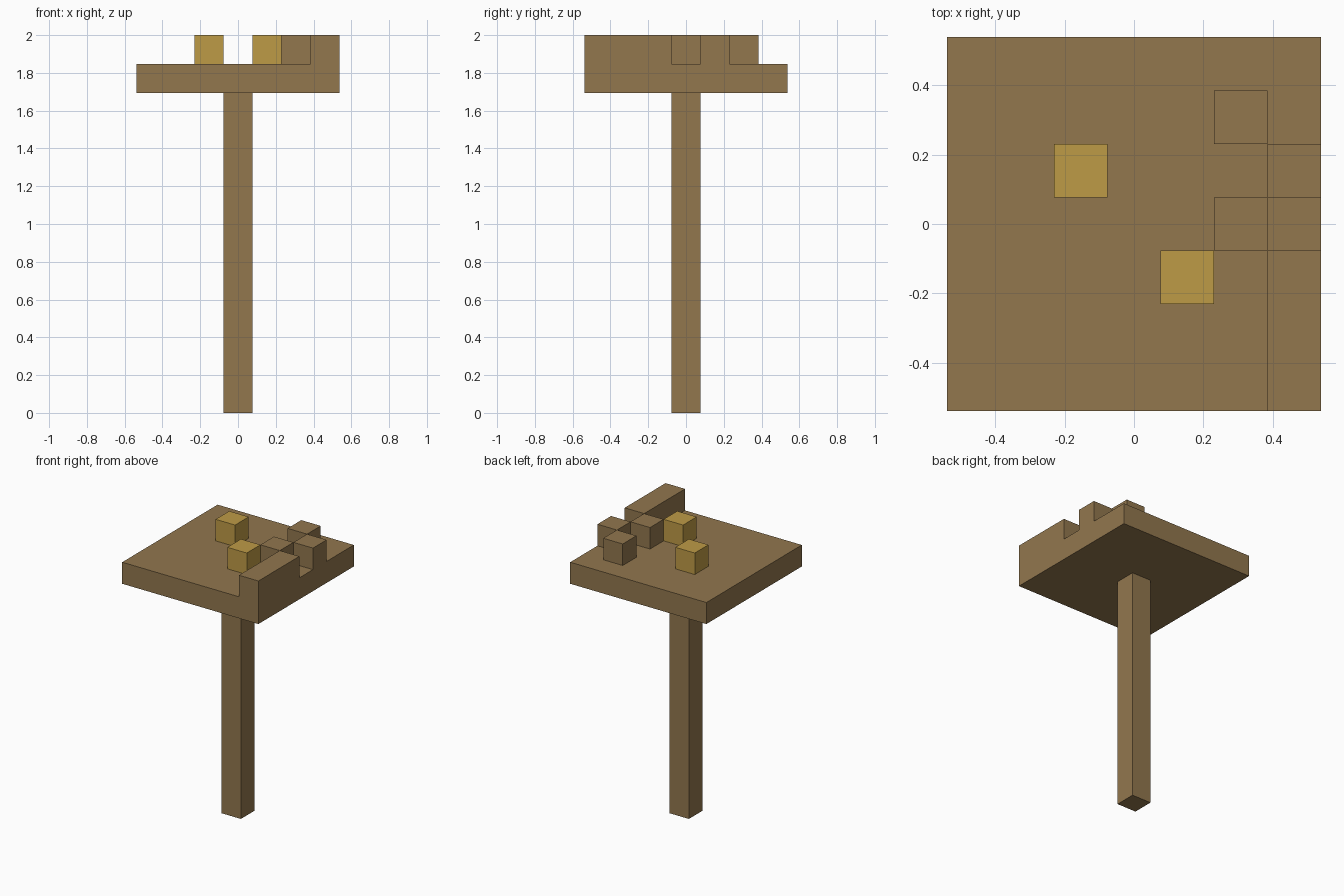
import bpy
import bmesh
import math
from mathutils import Vector

if "Cube" in bpy.data.objects:
    bpy.data.objects.remove(bpy.data.objects["Cube"], do_unlink=True)

UNIT = 2 / 13  # edge of one block; the model is 13 blocks tall


def make_material(name, rgb):
    mat = bpy.data.materials.new(name)
    mat.use_nodes = True
    mat.diffuse_color = (*rgb, 1)
    mat.node_tree.nodes["Principled BSDF"].inputs["Base Color"].default_value = (*rgb, 1)
    return mat


def build_blocks(name, cells, mat):
    """Join grid cells into one shell, leaving out the faces between neighbours."""
    cells = set(cells)
    bm = bmesh.new()
    for cell in cells:
        centre = Vector(cell) + Vector((0, 0, 0.5))
        for axis in range(3):
            for sign in (-1, 1):
                n = Vector((0, 0, 0))
                n[axis] = sign
                if tuple(int(c + d) for c, d in zip(cell, n)) in cells:
                    continue
                u = Vector((0, 0, 0))
                u[(axis + 1) % 3] = 0.5
                v = n.cross(u)
                mid = centre + n / 2
                corners = (mid - u - v, mid + u - v, mid + u + v, mid - u + v)
                bm.faces.new([bm.verts.new(p * UNIT) for p in corners])
    bmesh.ops.remove_doubles(bm, verts=bm.verts, dist=UNIT / 100)
    # Merge flat neighbouring squares into large clean faces
    bmesh.ops.dissolve_limit(bm, angle_limit=math.radians(1),
                             verts=bm.verts, edges=bm.edges)
    mesh = bpy.data.meshes.new(name)
    bm.to_mesh(mesh)
    bm.free()
    mesh.materials.append(mat)
    obj = bpy.data.objects.new(name, mesh)
    bpy.context.collection.objects.link(obj)
    return obj


wood = make_material("brown wood", (0.287, 0.184, 0.076))
gold = make_material("golden yellow", (0.515, 0.328, 0.061))

# Post
build_blocks("post", [(0, 0, z) for z in range(11)], wood)

# Square platform with the raised rim and stepped blocks on its left side
slab = [(x, y, 11) for x in range(-3, 4) for y in range(-3, 4)]
rim = [(3, y, 12) for y in (-3, -2, -1)]
steps = [(2, 0, 12), (3, 1, 12), (2, 2, 12)]
build_blocks("platform", slab + rim + steps, wood)

# Golden blocks on top
build_blocks("back_gold_block", [(-1, 1, 12)], gold)
build_blocks("front_gold_block", [(1, -1, 12)], gold)
